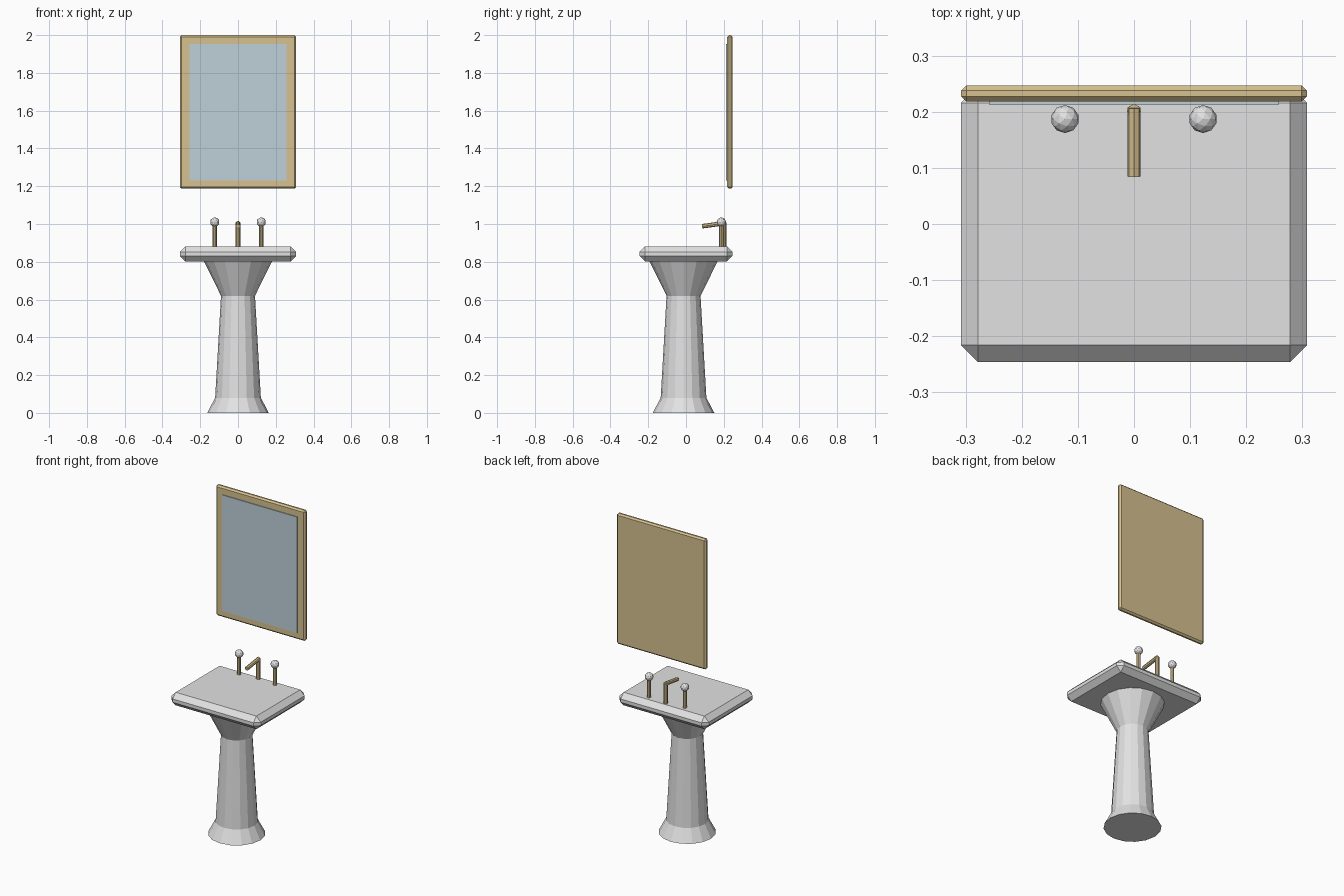
import bpy, bmesh, math
from mathutils import Vector

if "Cube" in bpy.data.objects:
    bpy.data.objects.remove(bpy.data.objects["Cube"])


def material(name, rgb):
    m = bpy.data.materials.new(name)
    m.diffuse_color = (*rgb, 1)
    m.use_nodes = True
    m.node_tree.nodes["Principled BSDF"].inputs["Base Color"].default_value = m.diffuse_color
    return m


ceramic = material("white ceramic", (0.76, 0.76, 0.76))
brass = material("pale brass", (0.68, 0.54, 0.28))
glass = material("mirror glass", (0.52, 0.64, 0.70))


def finish(name, bm, mat):
    bmesh.ops.recalc_face_normals(bm, faces=bm.faces)
    me = bpy.data.meshes.new(name)
    bm.to_mesh(me)
    bm.free()
    me.materials.append(mat)
    ob = bpy.data.objects.new(name, me)
    bpy.context.collection.objects.link(ob)
    return ob


def box(name, lo, hi, mat, bevel=0):
    lo, hi = Vector(lo), Vector(hi)
    bm = bmesh.new()
    bmesh.ops.create_cube(bm, size=1)
    for v in bm.verts:
        v.co = (lo + hi) / 2 + v.co * (hi - lo)
    if bevel:
        bmesh.ops.bevel(bm, geom=bm.edges[:], offset=bevel, segments=1,
                        affect='EDGES')
    return finish(name, bm, mat)


def rod(name, a, b, radius, mat, sides=8):
    a, b = Vector(a), Vector(b)
    bm = bmesh.new()
    bmesh.ops.create_cone(bm, cap_ends=True, segments=sides, radius1=radius,
                          radius2=radius, depth=(b - a).length)
    # turn so that flat sides face the axes
    turn = Vector((0, 0, 1)).rotation_difference(b - a)
    for v in bm.verts:
        v.co = turn @ v.co + (a + b) / 2
    return finish(name, bm, mat)


def lathe(name, profile, centre_y, sides, mat):
    bm = bmesh.new()
    rings = []
    for r, z in profile:
        rings.append([bm.verts.new((r * math.sin(t), centre_y + r * math.cos(t), z))
                      for t in (2 * math.pi * i / sides for i in range(sides))])
    for lower, upper in zip(rings, rings[1:]):
        for i in range(sides):
            j = (i + 1) % sides
            bm.faces.new((lower[i], lower[j], upper[j], upper[i]))
    bm.faces.new(rings[0])
    bm.faces.new(rings[-1])
    return finish(name, bm, mat)


# pedestal and basin slab
lathe("pedestal", [(0.163, 0), (0.121, 0.08), (0.09, 0.62), (0.181, 0.803)],
      -0.013, 16, ceramic)
box("basin", (-0.308, -0.246, 0.801), (0.308, 0.246, 0.882), ceramic, 0.03)

# tap handles
for side, sx in (("left", -1), ("right", 1)):
    x = sx * 0.123
    rod(side + "_tap_stem", (x, 0.187, 0.87), (x, 0.187, 1.0), 0.011, brass)
    bm = bmesh.new()
    bmesh.ops.create_icosphere(bm, subdivisions=2, radius=0.025)
    bmesh.ops.translate(bm, verts=bm.verts, vec=(x, 0.187, 1.01))
    finish(side + "_tap_knob", bm, ceramic)

# faucet
rod("faucet_post", (0, 0.201, 0.87), (0, 0.201, 1.008), 0.0125, brass)
rod("faucet_spout", (0, 0.207, 1.005), (0, 0.085, 0.988), 0.012, brass)

# wall mirror
box("mirror_frame", (-0.308, 0.218, 1.187), (0.308, 0.247, 2.0), brass, 0.0095)
box("mirror_glass", (-0.258, 0.213, 1.23), (0.258, 0.222, 1.952), glass)
